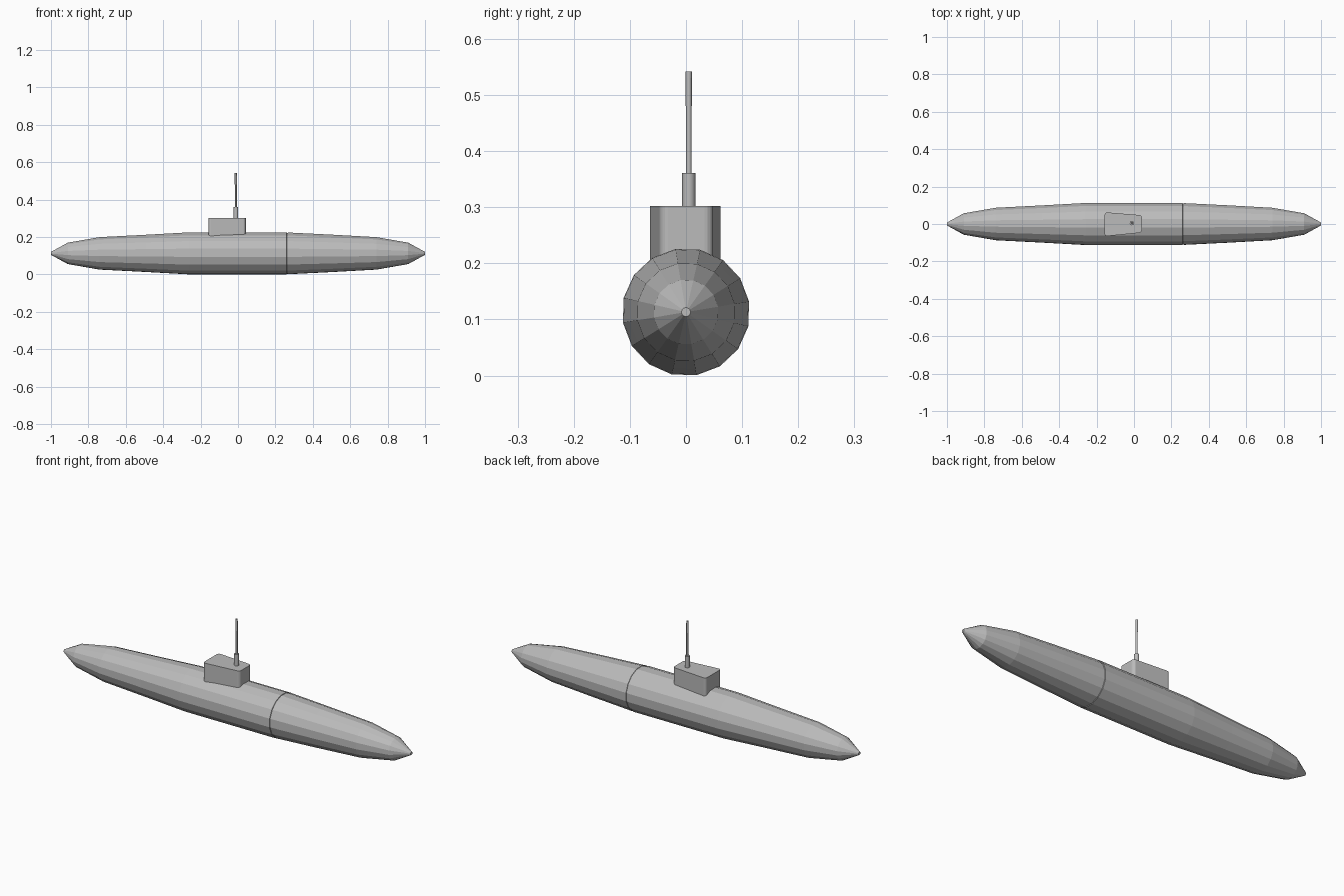
import bpy, bmesh, math

cube = bpy.data.objects.get("Cube")
if cube:
    bpy.data.objects.remove(cube)

grey = bpy.data.materials.new("hull grey")
grey.use_nodes = True
grey.diffuse_color = (0.5, 0.5, 0.5, 1)
grey.node_tree.nodes["Principled BSDF"].inputs["Base Color"].default_value = (0.5, 0.5, 0.5, 1)


def finish(name, bm):
    bmesh.ops.recalc_face_normals(bm, faces=bm.faces)
    mesh = bpy.data.meshes.new(name)
    bm.to_mesh(mesh)
    bm.free()
    mesh.materials.append(grey)
    obj = bpy.data.objects.new(name, mesh)
    bpy.context.collection.objects.link(obj)
    return obj


def loft(name, rings):
    """Skin a list of equal-length point rings and cap both ends."""
    bm = bmesh.new()
    rows = [[bm.verts.new(p) for p in ring] for ring in rings]
    n = len(rows[0])
    for a, b in zip(rows, rows[1:]):
        for i in range(n):
            j = (i + 1) % n
            bm.faces.new((a[i], a[j], b[j], b[i]))
    bm.faces.new(rows[0])
    bm.faces.new(rows[-1])
    return finish(name, bm)


def hull_ring(x, r, sides=16):
    turn = math.pi / sides - 0.03
    return [(x, r * math.cos(turn + i * math.tau / sides),
             0.113 + r * math.sin(turn + i * math.tau / sides)) for i in range(sides)]


def post(name, x, y, r, z0, z1, sides=12):
    ring = [(x + r * math.cos(i * math.tau / sides), y + r * math.sin(i * math.tau / sides))
            for i in range(sides)]
    obj = loft(name, [[(px, py, z) for px, py in ring] for z in (z0, z1)])
    for face in obj.data.polygons:
        face.use_smooth = len(face.vertices) == 4
    return obj


# Hull: faceted body with a fine seam ahead of the tower
profile = [(-1, 0.008), (-0.91, 0.058), (-0.74, 0.088), (-0.49, 0.101), (-0.26, 0.114),
           (0.26, 0.114), (0.261, 0.111), (0.267, 0.111), (0.268, 0.113),
           (0.49, 0.102), (0.74, 0.088), (0.91, 0.058), (1, 0.008)]
loft("hull", [hull_ring(x, r) for x, r in profile])

# Conning tower: tapered plan with rounded upright corners
plan = [(-0.157, -0.066), (0.042, -0.046), (0.042, 0.047), (-0.157, 0.063)]
tower = loft("conning_tower", [[(x, y, z) for x, y in plan] for z in (0.15, 0.302)])
bm = bmesh.new()
bm.from_mesh(tower.data)
uprights = [e for e in bm.edges if abs(e.verts[0].co.z - e.verts[1].co.z) > 0.1]
bmesh.ops.bevel(bm, geom=uprights, offset=0.014, segments=4, profile=0.5, affect='EDGES')
bm.to_mesh(tower.data)
bm.free()

# Periscope: sleeve, tube and slightly wider head
post("periscope_sleeve", -0.011, 0.005, 0.012, 0.29, 0.361)
post("periscope_tube", -0.011, 0.005, 0.005, 0.35, 0.53)
post("periscope_head", -0.012, 0.005, 0.0055, 0.48, 0.542)
